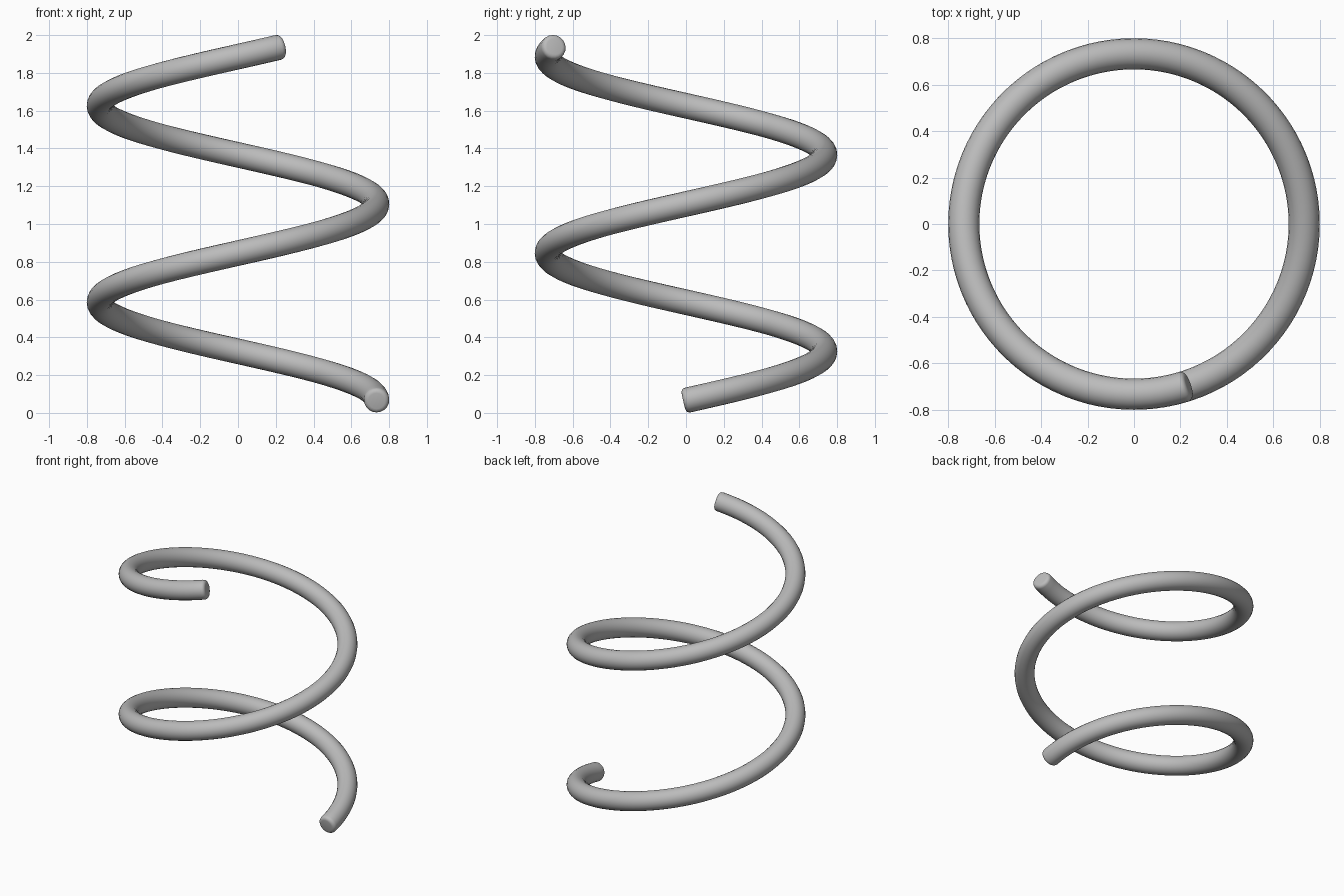
import bpy, bmesh, math
from mathutils import Vector

cube = bpy.data.objects.get("Cube")
if cube:
    bpy.data.objects.remove(cube, do_unlink=True)

COIL_R, WIRE_R, PITCH, Z0 = 0.734, 0.067, 1.04, 0.066
TURN_START, TURN_END = -0.003, 1.802
STEPS, SIDES = 180, 20
ROUND = 0.024                      # edge rounding at the two wire ends

grey = bpy.data.materials.new("steel grey")
grey.use_nodes = True
colour = (0.5, 0.5, 0.5, 1.0)
grey.diffuse_color = colour
bsdf = grey.node_tree.nodes["Principled BSDF"]
bsdf.inputs["Base Color"].default_value = colour
bsdf.inputs["Roughness"].default_value = 0.6


def add_ring(bm, turn, radius):
    """Circle of vertices square to the helix at the given turn."""
    a = turn * math.tau
    centre = Vector((COIL_R * math.cos(a), COIL_R * math.sin(a), Z0 + PITCH * turn))
    out = Vector((math.cos(a), math.sin(a), 0))
    along = Vector((-math.sin(a), math.cos(a), PITCH / (math.tau * COIL_R))).normalized()
    up = out.cross(along)
    return [bm.verts.new(centre + radius * (math.cos(t) * out + math.sin(t) * up))
            for t in (math.tau * i / SIDES for i in range(SIDES))]


# Stations along the wire: rounded start, even body, rounded finish
length = math.hypot(math.tau * COIL_R, PITCH)          # wire length per turn
arc = [math.pi / 2 * k / 4 for k in range(5)]
start = [(TURN_START + ROUND * (1 - math.sin(t)) / length,
          WIRE_R - ROUND * (1 - math.cos(t))) for t in reversed(arc)]
finish = [(TURN_START + TURN_END - turn, r) for turn, r in reversed(start)]
first, last = start[-1][0], finish[0][0]
body = [(first + (last - first) * k / STEPS, WIRE_R) for k in range(1, STEPS)]

# Skin the rings and close both ends
bm = bmesh.new()
rings = [add_ring(bm, turn, r) for turn, r in start + body + finish]
for a, b in zip(rings, rings[1:]):
    for i in range(SIDES):
        j = (i + 1) % SIDES
        bm.faces.new((a[i], a[j], b[j], b[i]))
bm.faces.new(rings[0])
bm.faces.new(rings[-1])
bmesh.ops.recalc_face_normals(bm, faces=bm.faces)

mesh = bpy.data.meshes.new("spring_coil")
bm.to_mesh(mesh)
bm.free()
mesh.materials.append(grey)
spring = bpy.data.objects.new("spring_coil", mesh)
bpy.context.collection.objects.link(spring)

bpy.ops.object.select_all(action="DESELECT")
spring.select_set(True)
bpy.context.view_layer.objects.active = spring
bpy.ops.object.shade_smooth_by_angle(angle=math.radians(40))
